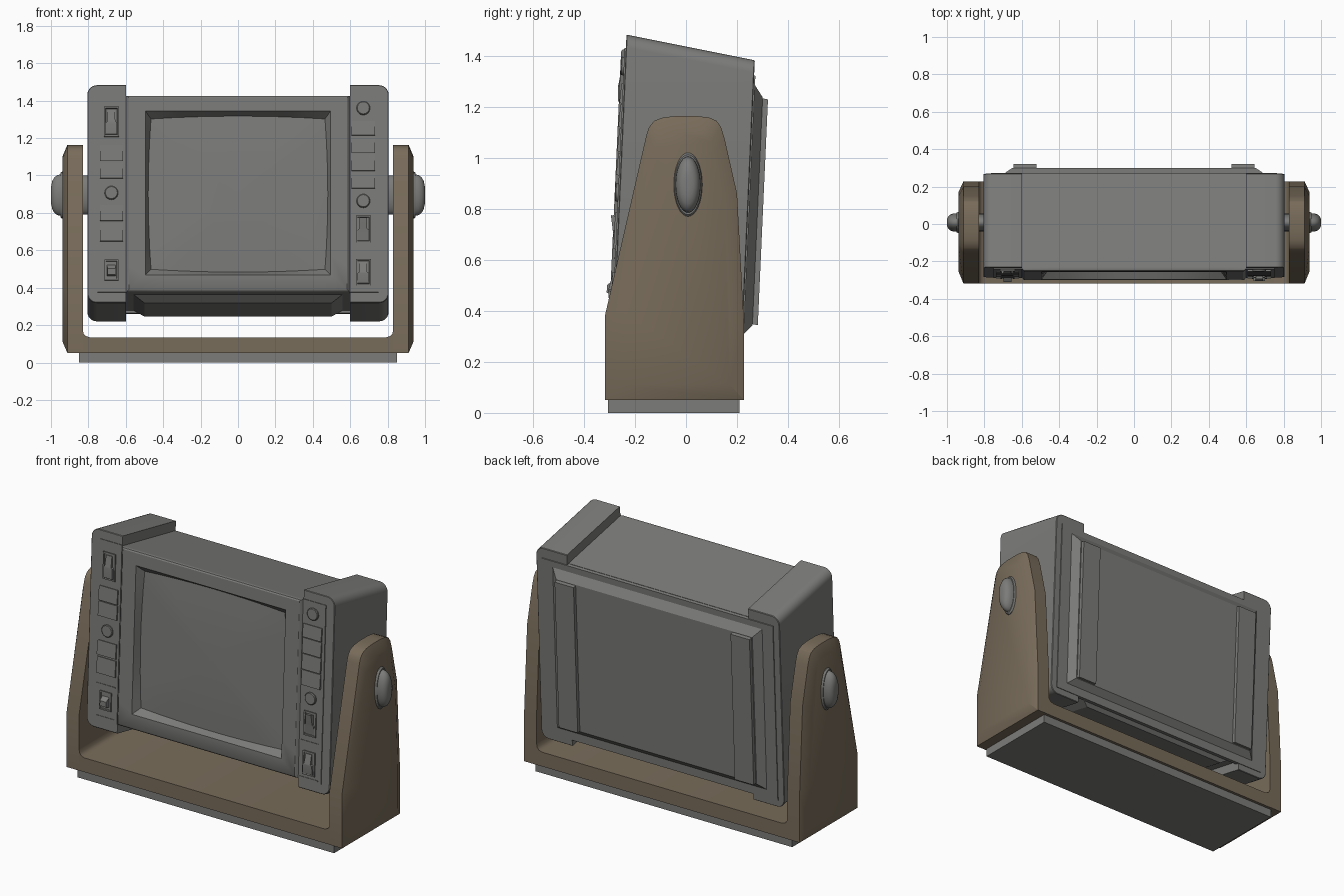
import bpy
import bmesh
import math
from mathutils import Matrix, Vector

cube = bpy.data.objects.get("Cube")
if cube:
    bpy.data.objects.remove(cube, do_unlink=True)


def material(name, rgb):
    m = bpy.data.materials.new(name)
    m.use_nodes = True
    m.diffuse_color = (*rgb, 1)
    bsdf = m.node_tree.nodes["Principled BSDF"]
    bsdf.inputs["Base Color"].default_value = (*rgb, 1)
    bsdf.inputs["Roughness"].default_value = 0.6
    return m


GREY = material("warm grey", (0.2, 0.2, 0.192))
BROWN = material("khaki brown", (0.19, 0.15, 0.103))

# The housing leans: coordinates are (x, depth behind front face, height)
LEAN = Matrix(((1, 0, 0, 0), (0, 1, 0.045, -0.3), (0, -0.2, 1, 0), (0, 0, 0, 1)))
UPRIGHT = Matrix.Identity(4)


def loft(name, rings, mat=GREY, matrix=LEAN):
    """Skin a list of equal-length rings and cap both ends."""
    bm = bmesh.new()
    loops = [[bm.verts.new(matrix @ Vector(p)) for p in ring] for ring in rings]
    n = len(loops[0])
    for a, b in zip(loops, loops[1:]):
        for i in range(n):
            j = (i + 1) % n
            bm.faces.new((a[i], a[j], b[j], b[i]))
    bm.faces.new(loops[0])
    bm.faces.new(loops[-1])
    bmesh.ops.recalc_face_normals(bm, faces=bm.faces)
    me = bpy.data.meshes.new(name)
    bm.to_mesh(me)
    bm.free()
    me.materials.append(mat)
    ob = bpy.data.objects.new(name, me)
    bpy.context.collection.objects.link(ob)
    bpy.ops.object.select_all(action="DESELECT")
    ob.select_set(True)
    bpy.context.view_layer.objects.active = ob
    bpy.ops.object.shade_smooth_by_angle(angle=math.radians(32))


def rect(x0, x1, z0, z1, d, n=1, bow=0):
    """Rectangle at depth d, n points per side, sides optionally bowed outward."""
    corners = [(x0, z0), (x1, z0), (x1, z1), (x0, z1)]
    out = [(0, -1), (1, 0), (0, 1), (-1, 0)]
    pts = []
    for k in range(4):
        (ax, az), (bx, bz) = corners[k], corners[(k + 1) % 4]
        for i in range(n):
            t = i / n
            push = bow * 4 * t * (1 - t)
            pts.append((ax + (bx - ax) * t + out[k][0] * push, d,
                        az + (bz - az) * t + out[k][1] * push))
    return pts


def box(name, x0, x1, d0, d1, z0, z1, mat=GREY, matrix=LEAN):
    loft(name, [rect(x0, x1, z0, z1, d0), rect(x0, x1, z0, z1, d1)], mat, matrix)


def circle(n):
    return [(math.cos(2 * math.pi * i / n), math.sin(2 * math.pi * i / n)) for i in range(n)]


# Main housing with raised bezel and recessed, gently bulging screen
def pillow(scale, d):
    w, h = 0.465 * scale, 0.402 * scale
    return rect(-w, w, 0.905 - h, 0.905 + h, d, 8, 0.015 * scale)


loft("housing_and_screen", [
    rect(-0.61, 0.61, 0.375, 1.425, 0.49, 8),
    rect(-0.61, 0.61, 0.375, 1.425, 0.006, 8),
    rect(-0.596, 0.596, 0.375, 1.425, -0.005, 8),
    rect(-0.592, 0.592, 0.379, 1.421, -0.013, 8),
    rect(-0.584, 0.584, 0.387, 1.413, -0.018, 8),
    rect(-0.495, 0.495, 0.465, 1.34, -0.018, 8),
    pillow(1, 0.024), pillow(0.75, 0.018), pillow(0.5, 0.014),
    pillow(0.25, 0.012), pillow(0.04, 0.011)])

# Chamfered plate under the housing
loft("underside_plate", [
    [(-0.56, 0.055, 0.376), (0.56, 0.055, 0.376), (0.56, 0.49, 0.376), (-0.56, 0.49, 0.376)],
    [(-0.5, 0.1, 0.338), (0.5, 0.1, 0.338), (0.5, 0.46, 0.338), (-0.5, 0.46, 0.338)]])


# Side columns with rounded outer corners
def column_ring(s, d, inset=0):
    r = 0.05
    pts = [(0.6, 0.32 + inset)]
    for cz, start in ((0.32 + r, -90), (1.483 - r, 0)):
        for i in range(7):
            a = math.radians(start + 15 * i)
            pts.append((0.805 - r + (r - inset) * math.cos(a), cz + (r - inset) * math.sin(a)))
    pts.append((0.6, 1.483 - inset))
    return [(s * x, d, z) for x, z in pts]


for s, side in ((1, "left"), (-1, "right")):
    loft(side + "_column", [column_ring(s, 0, 0.003), column_ring(s, 0.003),
                            column_ring(s, 0.5), column_ring(s, 0.503, 0.003)])
    x0, x1 = sorted((s * 0.6, s * 0.75))
    box(side + "_control_strip", x0, x1, -0.005, 0.01, 0.375, 1.43)

# Rear panel with chamfered edges and two upright ribs
box("rear_rim", -0.765, 0.765, 0.48, 0.508, 0.36, 1.423)
loft("rear_panel", [rect(-0.7, 0.7, 0.405, 1.393, 0.503),
                    rect(-0.65, 0.65, 0.452, 1.345, 0.54)])
for s, side in ((1, "left"), (-1, "right")):
    a, b = sorted((s * 0.52, s * 0.645))
    box(side + "_rear_rib", a, b, 0.53, 0.561, 0.456, 1.341)


# Controls on the front strips
def button(x, z0, z1):
    w = 0.062
    loft("push_button", [rect(x - w, x + w, z0, z1, 0),
                         [(x - w, -0.016, z0), (x + w, -0.016, z0),
                          (x + w, -0.011, z1), (x - w, -0.011, z1)]])


def dial(x, z):
    loft("round_dial", [[(x + r * c, d, z + r * s) for c, s in circle(24)]
                        for r, d in ((0.036, 0), (0.036, -0.013), (0.032, -0.017))])


def bezel(x, z, w, h):
    loft("switch_bezel", [rect(x - w, x + w, z - h, z + h, 0),
                          rect(x - w, x + w, z - h, z + h, -0.013),
                          rect(x - w + 0.008, x + w - 0.008, z - h + 0.008, z + h - 0.008, -0.013),
                          rect(x - w + 0.01, x + w - 0.01, z - h + 0.01, z + h - 0.01, -0.007)])


def toggle(x, z, h, peak):
    """Lever with wide shoulders below and a narrow paddle; peak is its tallest point."""
    bezel(x, z, 0.04, h)
    rings = []
    for t, w, d in ((-0.85, 0.031, -0.01), (-0.1, 0.031, -0.016), (0, 0.021, -0.016),
                    (0.8, 0.019, -0.013)):
        lift = 0.016 * max(0, 1 - abs(t - peak))
        rings.append([(x - w, 0, z + t * h), (x + w, 0, z + t * h),
                      (x + w, d - lift, z + t * h), (x - w, d - lift, z + t * h)])
    loft("toggle_lever", rings)


RX, LX = -0.677, 0.67
for z0, z1 in ((1.075, 1.16), (0.983, 1.068), (0.755, 0.84), (0.647, 0.743)):
    button(RX, z0, z1)
for z0, z1 in ((1.212, 1.29), (1.118, 1.207), (1.023, 1.113), (0.93, 1.018)):
    button(LX, z0, z1)
dial(RX, 0.905)
dial(LX, 1.358)
dial(LX, 0.862)
toggle(RX, 1.285, 0.08, -0.6)
toggle(LX, 0.712, 0.072, 0.8)
toggle(LX, 0.48, 0.07, -0.4)
bezel(RX, 0.493, 0.038, 0.055)
loft("rocker", [rect(RX - 0.023, RX + 0.023, 0.46, 0.526, 0),
                rect(RX - 0.021, RX + 0.021, 0.465, 0.495, -0.032)])
for x, z in ((RX, 0.585), (LX, 0.605), (RX, 0.395), (LX, 0.39)):
    box("strip_divider", x - 0.062, x + 0.062, -0.009, 0, z - 0.003, z + 0.003)

# Mounting bracket: two tapered arms joined by a floor
ARM = [(-0.318, 0.05), (-0.318, 0.38), (-0.155, 1.09), (-0.145, 1.12), (-0.125, 1.145),
       (-0.09, 1.158), (-0.04, 1.164), (0.04, 1.164), (0.09, 1.158), (0.12, 1.145),
       (0.137, 1.12), (0.15, 1.08), (0.2, 0.86), (0.228, 0.34), (0.228, 0.05)]


def arm_ring(x, ky=1, kz=1):
    """Arm outline scaled about its middle in depth and height."""
    return [(x, -0.03 + (y + 0.03) * ky, 0.605 + (z - 0.605) * kz) for y, z in ARM]


for s, side in ((1, "left"), (-1, "right")):
    loft(side + "_bracket_arm", [arm_ring(s * 0.83), arm_ring(s * 0.912),
                                 arm_ring(s * 0.938, 0.78, 0.89)], BROWN, UPRIGHT)
half = [(0.84, 0.05), (0.84, 0.175), (0.83, 0.175), (0.826, 0.155), (0.815, 0.142), (0.795, 0.135)]
floor = half + [(-x, z) for x, z in reversed(half)]
loft("bracket_floor", [[(x, y, z) for x, z in floor] for y in (-0.317, 0.227)], BROWN, UPRIGHT)

# Base pad
box("base_pad", -0.85, 0.85, -0.305, 0.21, 0, 0.052, GREY, UPRIGHT)

# Oval clamp knobs and pivots
KNOB = [(0.92, 1), (0.942, 1), (0.95, 0.94), (0.95, 0.88), (0.965, 0.86),
        (0.982, 0.76), (0.993, 0.6), (0.999, 0.38), (1.0, 0.15)]


def oval(x, k):
    return [(x, 0.008 + 0.056 * k * c, 0.895 + 0.125 * k * s) for c, s in circle(32)]


for s, side in ((1, "left"), (-1, "right")):
    loft(side + "_clamp_knob", [oval(s * x, k) for x, k in KNOB], GREY, UPRIGHT)
    loft(side + "_pivot", [oval(s * x, 0.84) for x in (0.79, 0.84)], GREY, UPRIGHT)
